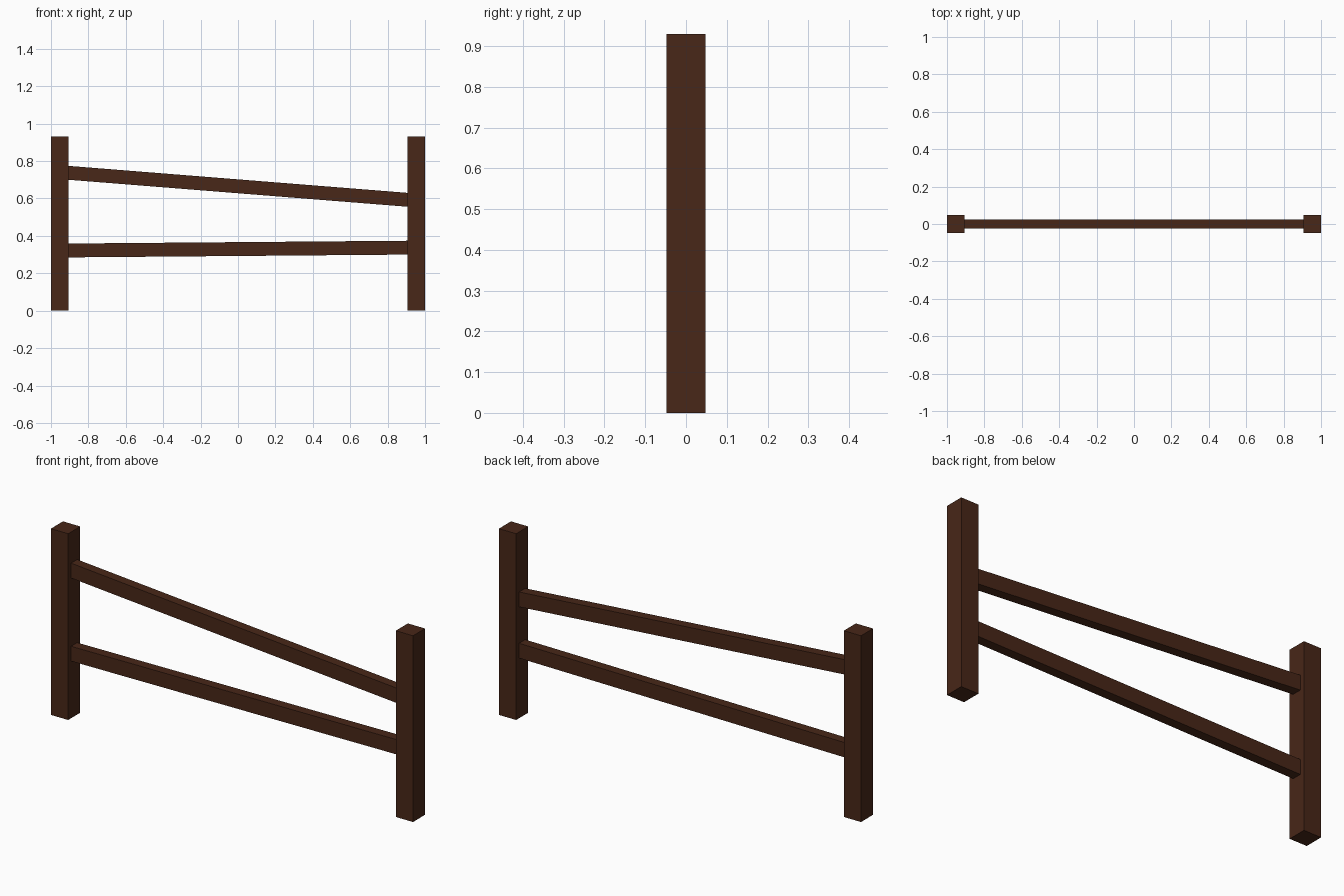
import bpy
from math import atan2, hypot

if "Cube" in bpy.data.objects:
    bpy.data.objects.remove(bpy.data.objects["Cube"])

wood = bpy.data.materials.new("dark_wood")
wood.diffuse_color = (0.065, 0.02, 0.009, 1)
wood.use_nodes = True
wood.node_tree.nodes["Principled BSDF"].inputs["Base Color"].default_value = wood.diffuse_color


def box(name, location, size, tilt=0.0):
    bpy.ops.mesh.primitive_cube_add(size=1, location=location)
    ob = bpy.context.object
    ob.name = name
    ob.scale = size
    ob.rotation_euler.y = -tilt
    ob.data.materials.append(wood)
    return ob


POST, HEIGHT = 0.095, 0.93
INNER = 1 - POST            # inner face of each post
REACH = INNER + 0.015       # rail ends sit slightly inside the posts

# Upright posts
for side, x in (("left", -1 + POST / 2), ("right", 1 - POST / 2)):
    box(side + "_post", (x, 0, HEIGHT / 2), (POST, POST, HEIGHT))

# Sloping rails: centre heights at the left and right post faces
for name, z_left, z_right in (("upper_rail", 0.737, 0.593),
                              ("lower_rail", 0.322, 0.337)):
    rise = z_right - z_left
    length = hypot(2 * INNER, rise) * REACH / INNER
    box(name, (0, 0, (z_left + z_right) / 2), (length, 0.048, 0.074),
        atan2(rise, 2 * INNER))
